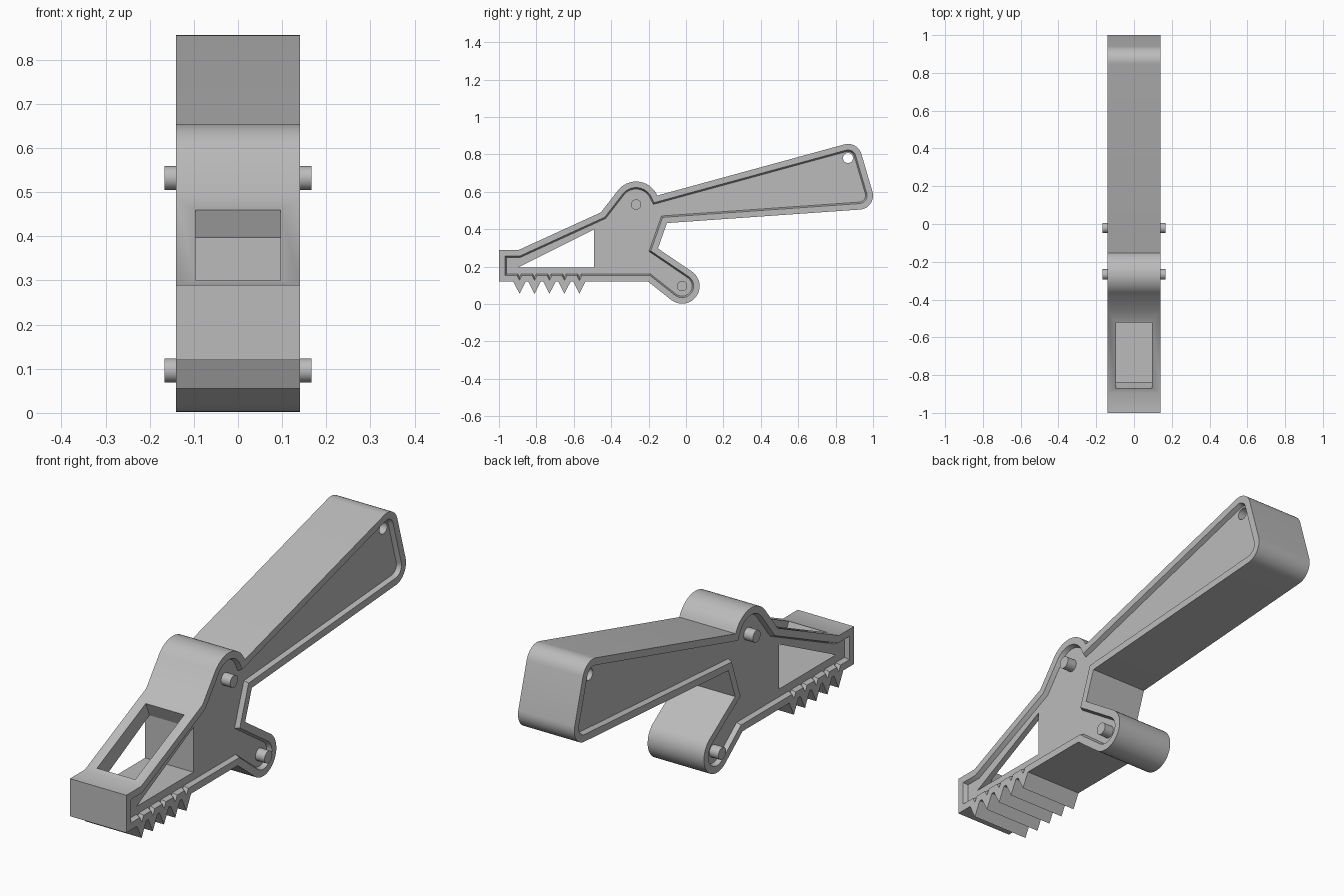
import bpy, bmesh
from math import sin, cos, radians
from mathutils import Vector

if "Cube" in bpy.data.objects:
    bpy.data.objects.remove(bpy.data.objects["Cube"])

HALF = 0.141       # half width of the body
RECESS = 0.02      # depth of the side panels
RIM = 0.032        # width of the raised rim

grey = bpy.data.materials.new("plain grey")
grey.use_nodes = True
colour = (0.5, 0.5, 0.5, 1)
grey.diffuse_color = colour
grey.node_tree.nodes["Principled BSDF"].inputs["Base Color"].default_value = colour


def arc(cy, cz, r, start, end, steps=10):
    """Arc points in the side plane, angles in degrees."""
    angles = [radians(start + (end - start) * i / steps) for i in range(steps + 1)]
    return [(cy + r * cos(a), cz + r * sin(a)) for a in angles]


def inset(points, d):
    """Mitred inward offset of a clockwise outline."""
    result = []
    for i, p in enumerate(points):
        p = Vector(p)
        a = (p - Vector(points[i - 1])).normalized()
        b = (Vector(points[(i + 1) % len(points)]) - p).normalized()
        n1, n2 = Vector((a.y, -a.x)), Vector((b.y, -b.x))
        result.append(p + (n1 + n2) * d / (1 + n1.dot(n2)))
    return result


def loft(name, sections):
    """Skin same-length side outlines placed at (x, outline) and cap the ends."""
    bm = bmesh.new()
    rings = [[bm.verts.new((x, p[0], p[1])) for p in pts] for x, pts in sections]
    for r, s in zip(rings, rings[1:]):
        for i in range(len(r)):
            j = (i + 1) % len(r)
            bm.faces.new((r[i], r[j], s[j], s[i]))
    bm.faces.new(rings[0])
    bm.faces.new(rings[-1])
    bmesh.ops.recalc_face_normals(bm, faces=bm.faces)
    mesh = bpy.data.meshes.new(name)
    bm.to_mesh(mesh)
    bm.free()
    obj = bpy.data.objects.new(name, mesh)
    mesh.materials.append(grey)
    bpy.context.collection.objects.link(obj)
    return obj


def prism(name, points, half):
    return loft(name, [(-half, points), (half, points)])


def activate(obj):
    bpy.ops.object.select_all(action="DESELECT")
    obj.select_set(True)
    bpy.context.view_layer.objects.active = obj


def cut(obj, points, half):
    cutter = prism("cutter", points, half)
    cutter.hide_render = True
    mod = obj.modifiers.new("cut", "BOOLEAN")
    mod.operation, mod.solver, mod.object = "DIFFERENCE", "EXACT", cutter
    activate(obj)
    bpy.ops.object.modifier_apply(modifier=mod.name)
    bpy.data.objects.remove(cutter)


# Side outline: nose, hump, handle, lower leg
outline = [(-1, 0.29), (-0.893, 0.29), (-0.455, 0.49)]
outline += arc(-0.267, 0.532, 0.123, 140, 23, 14)
outline += arc(0.866, 0.781, 0.075, 105.4, 15)
outline += arc(0.925, 0.58, 0.075, 15, -86)
outline += [(-0.102, 0.433), (-0.15, 0.297)]
outline += arc(-0.021, 0.096, 0.094, 54, -128, 18)
outline += [(-0.203, 0.12)]
# Teeth under the nose
for i in range(5):
    y = -0.57 - 0.08 * i
    outline += [(y + 0.033, 0.12), (y, 0.055), (y - 0.033, 0.12)]
outline += [(-1, 0.12)]

# Body with raised rim and slightly drafted side recesses
rim = inset(outline, RIM)
panel = inset(outline, RIM + 0.008)
floor = HALF - RECESS
body = loft("body", [(-floor, panel), (-HALF, rim), (-HALF, outline),
                     (HALF, outline), (HALF, rim), (floor, panel)])

# Triangular side opening, sloping window and hanging hole
cut(body, [(-0.492, 0.398), (-0.492, 0.195), (-0.898, 0.195)], 0.3)
cut(body, [(-0.885, 0.33), (-0.535, 0.49), (-0.495, 0.394), (-0.835, 0.221)], 0.096)
cut(body, arc(0.866, 0.781, 0.027, 0, 345, 23), 0.3)

# Pivot pins through the hump and the lower leg
parts = [body]
for name, y, z in (("hump_pin", -0.267, 0.532), ("leg_pin", -0.021, 0.096)):
    parts.append(prism(name, arc(y, z, 0.0275, 0, 345, 23), 0.167))

for obj in parts:
    activate(obj)
    bpy.ops.object.shade_smooth_by_angle(angle=radians(30))
